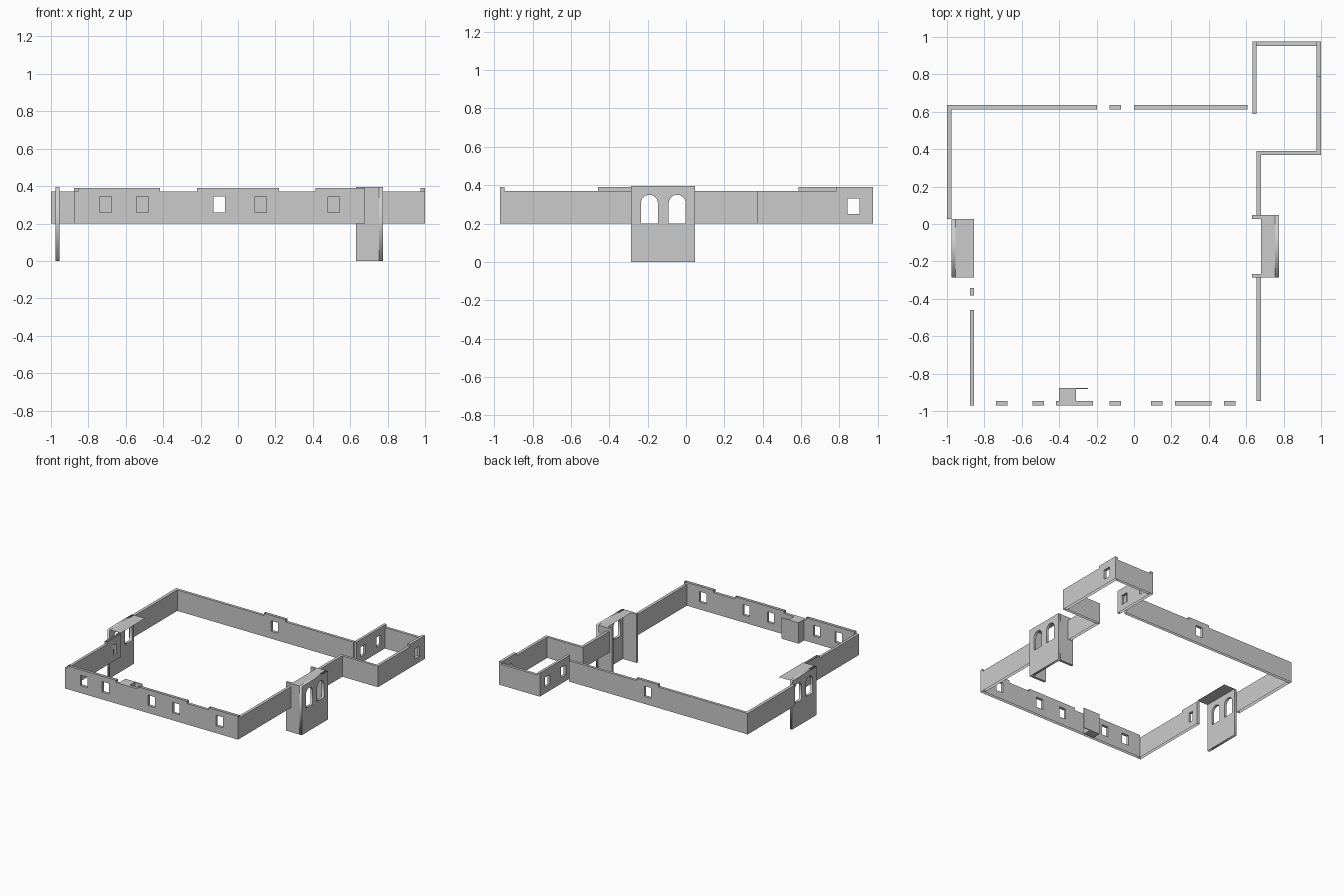
import bpy, bmesh, math

if "Cube" in bpy.data.objects:
    bpy.data.objects.remove(bpy.data.objects["Cube"])

BASE, LOW, HIGH, ROOF = 0.20, 0.37, 0.39, 0.395


def finish(name, bm, recalc=True):
    bmesh.ops.remove_doubles(bm, verts=bm.verts, dist=1e-5)
    bmesh.ops.dissolve_limit(bm, angle_limit=0.01, verts=bm.verts, edges=bm.edges)
    if recalc:
        bmesh.ops.recalc_face_normals(bm, faces=bm.faces)
    me = bpy.data.meshes.new(name)
    bm.to_mesh(me)
    bm.free()
    ob = bpy.data.objects.new(name, me)
    bpy.context.collection.objects.link(ob)
    return ob


def wall(name, axis, t0, t1, spans, windows=()):
    """Hollow wall along an axis. spans: (start, end, top, capped);
    windows: (start, end, sill, head)."""
    bm = bmesh.new()
    us = sorted({v for s in spans for v in s[:2]} | {v for w in windows for v in w[:2]})
    zs = sorted({BASE} | {s[2] for s in spans} | {v for w in windows for v in w[2:]})

    def span_at(u):
        return next((s for s in spans if s[0] < u < s[1]), None)

    def solid(u, z):
        s = span_at(u)
        if s is None or not BASE < z < s[2]:
            return False
        return not any(w[0] < u < w[1] and w[2] < z < w[3] for w in windows)

    def face(*pts):
        bm.faces.new([bm.verts.new((u, t, z) if axis == 'x' else (t, u, z))
                      for u, t, z in pts])

    e = 1e-3
    for a, b in zip(us, us[1:]):
        for c, d in zip(zs, zs[1:]):
            m, n = (a + b) / 2, (c + d) / 2
            if not solid(m, n):
                continue
            for t in (t0, t1):
                face((a, t, c), (b, t, c), (b, t, d), (a, t, d))
            for u, side in ((a, -e), (b, e)):
                if not solid(u + side, n):
                    face((u, t0, c), (u, t1, c), (u, t1, d), (u, t0, d))
            s = span_at(m)
            for z, side in ((c, -e), (d, e)):
                if solid(m, z + side) or z == BASE or (z == s[2] and not s[3]):
                    continue
                face((a, t0, z), (b, t0, z), (b, t1, z), (a, t1, z))
    return finish(name, bm)


def box(name, x0, x1, y0, y1, z0, z1):
    bm = bmesh.new()
    bmesh.ops.create_cube(bm, size=1)
    for v in bm.verts:
        v.co = (x1 if v.co.x > 0 else x0, y1 if v.co.y > 0 else y0, z1 if v.co.z > 0 else z0)
    return finish(name, bm)


def sheet(name, x0, x1, y0, y1, z):
    bm = bmesh.new()
    bm.faces.new([bm.verts.new(p) for p in
                  ((x0, y0, z), (x1, y0, z), (x1, y1, z), (x0, y1, z))])
    return finish(name, bm, False)


def arched_panel(name, x0, x1, y0, y1):
    """Upright panel facing sideways, with two round-headed openings."""
    cu = bpy.data.curves.new(name, 'CURVE')
    cu.dimensions = '2D'
    cu.fill_mode = 'BOTH'
    cu.extrude = (x1 - x0) / 2
    loops = [[(y0, 0), (y1, 0), (y1, ROOF), (y0, ROOF)]]
    r = 0.044
    for c in (-0.191, -0.046):
        arch = [(c + r * math.cos(math.pi * i / 12), 0.306 + r * math.sin(math.pi * i / 12))
                for i in range(13)]
        loops.append([(c - r, BASE), (c + r, BASE)] + arch)
    for pts in loops:
        sp = cu.splines.new('POLY')
        sp.points.add(len(pts) - 1)
        for p, (u, v) in zip(sp.points, pts):
            p.co = (u, v, 0, 1)
        sp.use_cyclic_u = True
    ob = bpy.data.objects.new(name, cu)
    bpy.context.collection.objects.link(ob)
    ob.rotation_euler = (math.pi / 2, 0, math.pi / 2)
    ob.location.x = (x0 + x1) / 2
    bpy.ops.object.select_all(action='DESELECT')
    ob.select_set(True)
    bpy.context.view_layer.objects.active = ob
    bpy.ops.object.convert(target='MESH')
    return ob


# Front wall with stepped top and windows
wall("front_wall", 'x', -0.97, -0.947,
     [(-0.855, -0.417, HIGH, False), (-0.417, -0.22, LOW, True), (-0.22, 0.22, HIGH, False),
      (0.22, 0.415, LOW, True), (0.415, 0.68, HIGH, False)],
     [(c - 0.031, c + 0.031, 0.26, 0.345) for c in (-0.708, -0.513, -0.1, 0.121, 0.511)])

# Rear wall
wall("rear_wall", 'x', 0.613, 0.635,
     [(-1, -0.197, LOW, True), (-0.197, 0, HIGH, False), (0, 0.608, LOW, True)],
     [(-0.131, -0.069, 0.26, 0.345)])

# Left walls
wall("left_rear_wall", 'y', -1, -0.975, [(0.028, 0.613, LOW, True)])
wall("left_front_wall", 'y', -0.877, -0.855,
     [(-0.97, -0.46, LOW, True), (-0.46, -0.287, HIGH, False)],
     [(-0.382, -0.342, 0.25, 0.33)])

# Right walls
wall("right_rear_wall", 'y', 0.656, 0.68, [(0.048, 0.37, LOW, True)])
wall("right_front_wall", 'y', 0.656, 0.68, [(-0.947, -0.285, LOW, True)])

# Rear right annex
wall("annex_left_wall", 'y', 0.633, 0.655, [(0.588, 0.975, HIGH, True)],
     [(0.64, 0.70, 0.25, 0.33), (0.843, 0.905, 0.25, 0.33)])
wall("annex_rear_wall", 'x', 0.953, 0.975, [(0.655, 0.976, LOW, True)])
wall("annex_right_wall", 'y', 0.976, 1,
     [(0.37, 0.785, LOW, True), (0.785, 0.975, HIGH, True)], [(0.843, 0.905, 0.25, 0.33)])
wall("annex_front_wall", 'x', 0.37, 0.39, [(0.656, 0.976, LOW, True)])

# Left bay: arched panel and flat roof
arched_panel("left_bay_panel", -0.975, -0.954, -0.287, 0.028)
sheet("left_bay_roof", -0.954, -0.855, -0.287, 0.028, ROOF)

# Right bay: arched panel, side walls and flat roof
arched_panel("right_bay_panel", 0.755, 0.775, -0.287, 0.048)
box("right_bay_front_side", 0.632, 0.755, -0.287, -0.268, 0, ROOF)
box("right_bay_rear_side", 0.632, 0.755, 0.028, 0.048, 0, ROOF)
sheet("right_bay_roof", 0.68, 0.755, -0.268, 0.028, ROOF)

# Small recess inside the front wall
box("recess_panel", -0.40, -0.247, -0.882, -0.876, BASE, LOW)
box("recess_box", -0.40, -0.31, -0.947, -0.882, BASE, LOW)
